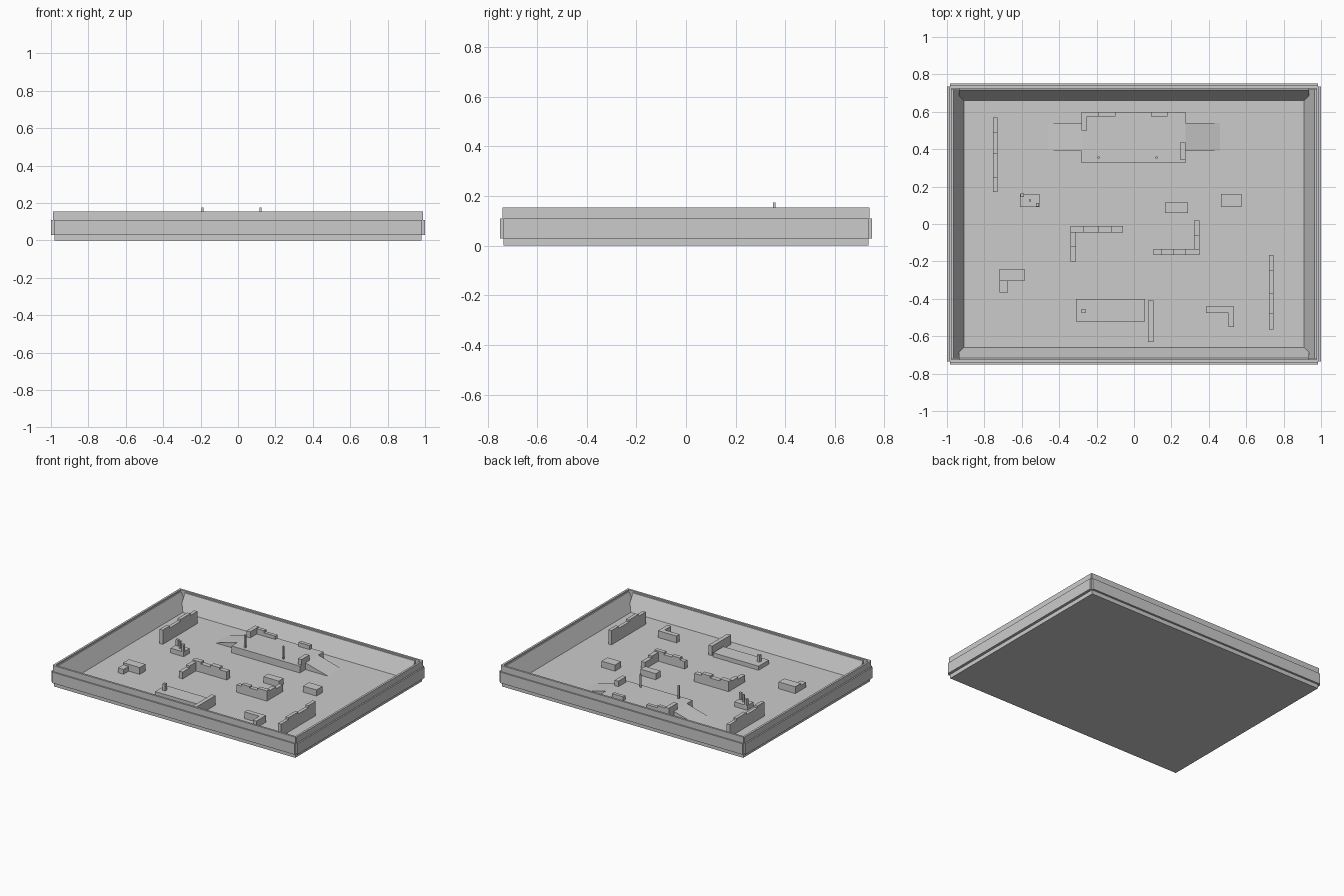
import bpy, bmesh
from mathutils import Vector

if "Cube" in bpy.data.objects:
    bpy.data.objects.remove(bpy.data.objects["Cube"])

FLOOR = 0.03


def make(name, verts, faces):
    me = bpy.data.meshes.new(name)
    me.from_pydata(verts, [], faces)
    bm = bmesh.new()
    bm.from_mesh(me)
    bmesh.ops.recalc_face_normals(bm, faces=bm.faces)
    bm.to_mesh(me)
    bm.free()
    ob = bpy.data.objects.new(name, me)
    bpy.context.collection.objects.link(ob)
    return ob


def prism(name, profile, place, a, b):
    """Sweep a closed profile (p, z) from a to b; place maps (p, t, z) to a point."""
    n = len(profile)
    verts = [place(p, t, z) for t in (a, b) for p, z in profile]
    faces = [list(range(n)), list(range(n, 2 * n))]
    faces += [[i, (i + 1) % n, n + (i + 1) % n, n + i] for i in range(n)]
    return make(name, verts, faces)


def box(name, x0, x1, y0, y1, z1, z0=FLOOR):
    return prism(name, [(x0, z0), (x1, z0), (x1, z1), (x0, z1)],
                 lambda p, t, z: (p, t, z), y0, y1)


def post(name, x, y, size, z1, z0):
    h = size / 2
    return box(name, x - h, x + h, y - h, y + h, z1, z0)


def battlement(name, axis, cuts, c0, c1, heights):
    """Wall with a stepped top: cuts along the axis, c0..c1 across it."""
    prof = [(cuts[0], FLOOR)]
    for i, h in enumerate(heights):
        prof += [(cuts[i], h), (cuts[i + 1], h)]
    prof.append((cuts[-1], FLOOR))
    if axis == 'x':
        return prism(name, prof, lambda p, t, z: (p, t, z), c0, c1)
    return prism(name, prof, lambda p, t, z: (t, p, z), c0, c1)


# Floor slab
box("floor", -0.98, 0.98, -0.735, 0.735, FLOOR, 0)

# Perimeter walls with outer band, rim and sloped inner face
for s, end in ((-1, "left_front"), (1, "right_back")):
    for axis, d, length, slope_len in (('x', 1.0, 0.735, 0.72), ('y', 0.75, 0.985, 0.935)):
        if axis == 'x':
            place = lambda p, t, z, s=s, d=d: (s * (d - p), t, z)
        else:
            place = lambda p, t, z, s=s, d=d: (t, s * (d - p), z)
        prism(f"wall_{axis}_{end}",
              [(0, 0.03), (0, 0.11), (0.01, 0.11), (0.01, 0.155), (0.025, 0.155),
               (0.025, 0.03)], place, -length, length)
        prism(f"inner_slope_{axis}_{end}",
              [(0.025, 0.03), (0.025, 0.145), (0.034, 0.145), (0.09, 0.03)],
              place, -slope_len, slope_len)

# Raised platform with a ramp on either side
P = 0.08
box("platform", -0.28, 0.275, 0.325, 0.60, P)
for s, x in ((-1, -0.28), (1, 0.275)):
    prism("ramp", [(x, FLOOR), (x, P), (s * 0.46, FLOOR)],
          lambda p, t, z: (p, t, z), 0.39, 0.54)
for x in (-0.19, 0.12):
    post("platform_pole", x, 0.355, 0.01, 0.175, P)
box("parapet_side", -0.28, -0.25, 0.50, 0.60, 0.125, P)
box("parapet_tall", -0.25, -0.19, 0.575, 0.60, 0.12, P)
box("parapet_low", -0.19, -0.10, 0.575, 0.60, 0.105, P)
box("parapet_back", 0.09, 0.18, 0.575, 0.60, 0.11, P)
box("parapet_right", 0.245, 0.275, 0.345, 0.435, 0.12, P)

# Long broken side walls
battlement("long_wall_left", 'y', [0.17, 0.25, 0.375, 0.49, 0.57], -0.755, -0.73,
           [0.135, 0.12, 0.135, 0.12])
battlement("long_wall_right", 'y', [-0.565, -0.48, -0.37, -0.25, -0.165], 0.722, 0.747,
           [0.12, 0.135, 0.12, 0.135])

# Central corner ruins
battlement("ruin_left_long", 'x', [-0.34, -0.27, -0.19, -0.12, -0.06], -0.045, -0.01,
           [0.105, 0.09, 0.105, 0.09])
battlement("ruin_left_short", 'y', [-0.20, -0.12, -0.045], -0.34, -0.31, [0.08, 0.095])
battlement("ruin_right_long", 'x', [0.105, 0.145, 0.21, 0.275, 0.35], -0.165, -0.135,
           [0.085, 0.10, 0.09, 0.105])
battlement("ruin_right_short", 'y', [-0.135, -0.06, 0.02], 0.32, 0.35, [0.095, 0.08])

# Block with three small pipes
box("machine_block", -0.61, -0.505, 0.09, 0.16, 0.065)
for x, y, size, top in ((-0.598, 0.153, 0.018, 0.11), (-0.557, 0.125, 0.01, 0.12),
                        (-0.516, 0.102, 0.018, 0.115)):
    post("machine_pipe", x, y, size, top, 0.065)

# Loose crates
box("crate_centre", 0.165, 0.29, 0.06, 0.115, 0.075)
box("crate_right", 0.465, 0.575, 0.09, 0.16, 0.075)
box("crate_left", -0.72, -0.585, -0.305, -0.24, 0.08)
box("crate_left_small", -0.72, -0.675, -0.365, -0.305, 0.065)

# Front low platform with post and wall
box("front_platform", -0.31, 0.06, -0.52, -0.40, 0.06)
post("front_post", -0.27, -0.465, 0.02, 0.11, 0.06)
box("front_wall", 0.075, 0.105, -0.63, -0.41, 0.10)

# Front right corner barrier
box("barrier_long", 0.385, 0.535, -0.475, -0.44, 0.08)
box("barrier_short", 0.505, 0.535, -0.55, -0.475, 0.08)
